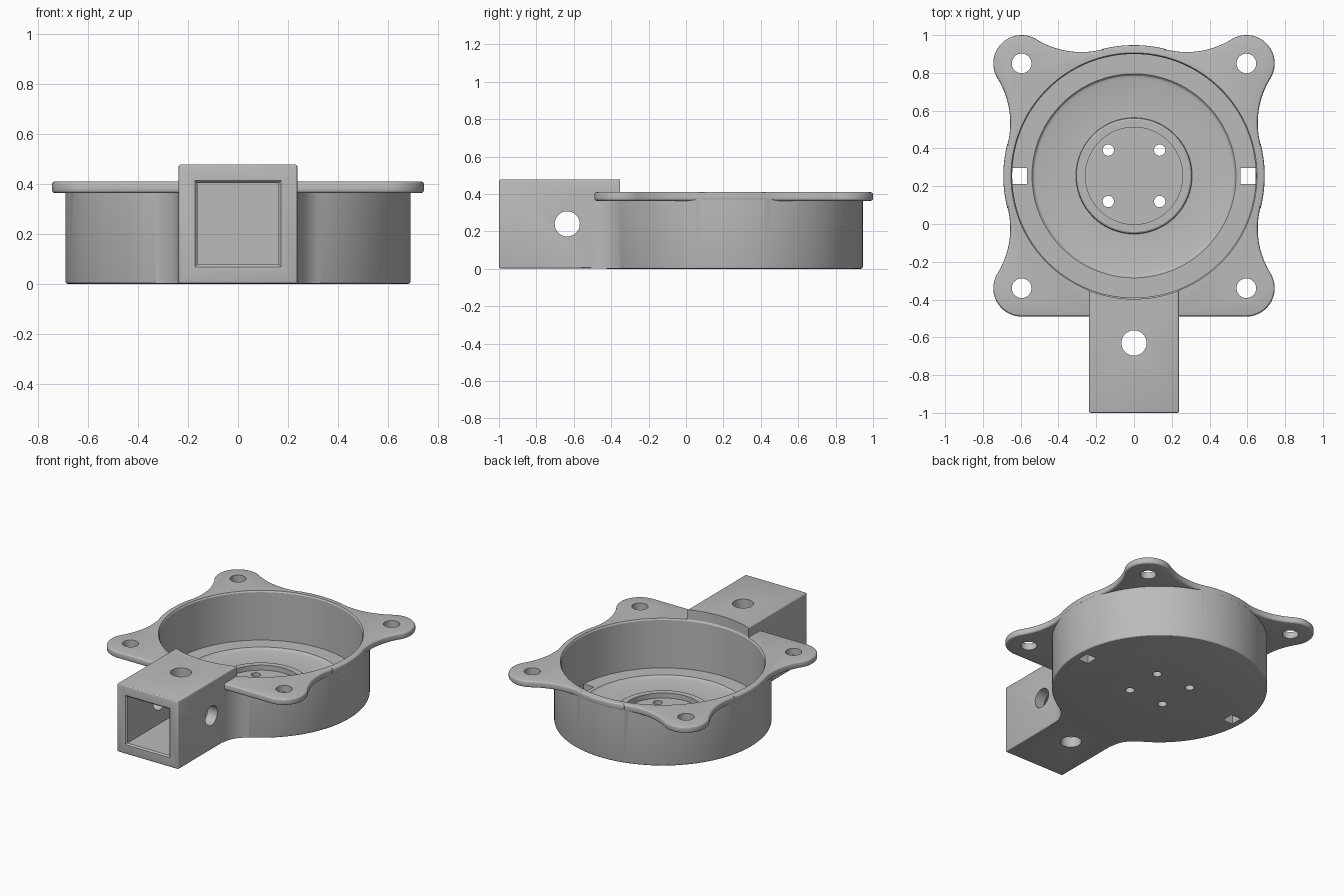
import bpy, bmesh, math
from mathutils import Matrix

if "Cube" in bpy.data.objects:
    bpy.data.objects.remove(bpy.data.objects["Cube"])

CY = 0.255                      # bowl centre on y
BOWL_R, LOBE, LOBE_R, WEB_R = 0.69, 0.595, 0.15, 0.45

grey = bpy.data.materials.new("plain grey")
grey.use_nodes = True
grey.diffuse_color = (0.5, 0.5, 0.5, 1)
grey.node_tree.nodes["Principled BSDF"].inputs["Base Color"].default_value = (0.5, 0.5, 0.5, 1)


def finish(name, bm):
    bmesh.ops.recalc_face_normals(bm, faces=bm.faces)
    mesh = bpy.data.meshes.new(name)
    bm.to_mesh(mesh)
    bm.free()
    mesh.materials.append(grey)
    ob = bpy.data.objects.new(name, mesh)
    bpy.context.collection.objects.link(ob)
    return ob


def arc(c, r, start, end, n=16):
    """Shorter arc round c, from the direction of start to that of end."""
    a = math.atan2(start[1] - c[1], start[0] - c[0])
    b = math.atan2(end[1] - c[1], end[0] - c[0])
    sweep = (b - a + math.pi) % math.tau - math.pi
    return [(c[0] + r * math.cos(a + sweep * i / n),
             c[1] + r * math.sin(a + sweep * i / n)) for i in range(n + 1)]


def circle(x, y, r, n=48):
    return [(x + r * math.cos(math.tau * i / n), y + r * math.sin(math.tau * i / n))
            for i in range(n)]


def prism(name, pts, z0, z1, bevel=0, where=lambda e: True, matrix=None):
    clean = []
    for p in pts:
        if not clean or math.dist(p, clean[-1]) > 1e-4:
            clean.append(p)
    if math.dist(clean[0], clean[-1]) < 1e-4:
        clean.pop()
    bm = bmesh.new()
    base = bm.faces.new([bm.verts.new((x, y, z0)) for x, y in clean])
    top = bmesh.ops.extrude_face_region(bm, geom=[base], use_keep_orig=True)["geom"]
    for v in top:
        if isinstance(v, bmesh.types.BMVert):
            v.co.z = z1
    bmesh.ops.recalc_face_normals(bm, faces=bm.faces)
    if bevel:
        bmesh.ops.bevel(bm, geom=[e for e in bm.edges if where(e)], offset=bevel,
                        segments=3, profile=0.5, affect='EDGES')
    if matrix:
        bm.transform(matrix)
    return finish(name, bm)


def rect(x0, x1, y0, y1):
    return [(x0, y0), (x1, y0), (x1, y1), (x0, y1)]


def lathe(name, profile, n=128):
    bm = bmesh.new()
    vs = [bm.verts.new((r, 0, z)) for r, z in profile]
    edges = [bm.edges.new(pair) for pair in zip(vs, vs[1:])]
    bmesh.ops.spin(bm, geom=vs + edges, cent=(0, 0, 0), axis=(0, 0, 1),
                   angle=math.tau, steps=n, use_duplicate=False)
    bmesh.ops.remove_doubles(bm, verts=bm.verts, dist=1e-5)
    bm.transform(Matrix.Translation((0, CY, 0)))
    return finish(name, bm)


def flat(e):
    return abs(e.verts[0].co.z - e.verts[1].co.z) < 1e-5


# Bowl outside
body = prism("bowl_mount", circle(0, CY, BOWL_R, 128), 0, 0.385, 0.01,
             lambda e: flat(e) and e.verts[0].co.z < 0.1)

# Flange with four ears, blended into the bowl by concave arcs
D, d1, d2 = LOBE * math.sqrt(2), BOWL_R + WEB_R, LOBE_R + WEB_R
a = (d1 ** 2 - d2 ** 2 + D ** 2) / (2 * D)
h = math.sqrt(d1 ** 2 - a ** 2)
side = ((a + h) / math.sqrt(2), (a - h) / math.sqrt(2))
back = (side[1], side[0])
O, L = (0, 0), (LOBE, LOBE)
rim_r = BOWL_R + 0.002
blend = arc(side, WEB_R, L, O) + arc(O, rim_r, side, (1, 0), 8)
upper = arc(O, rim_r, (0, 1), back, 8) + arc(back, WEB_R, O, L) + arc(L, LOBE_R, back, side, 24) + blend
lower = arc(L, LOBE_R, (LOBE, 1), side, 20) + blend
half = upper + [(x, -y) for x, y in reversed(lower)]
outline = half + [(-x, y) for x, y in reversed(half)]
flange = prism("flange", [(x, y + CY) for x, y in outline], 0.363, 0.41, 0.014, flat)

# Square socket and the fillets joining it to the bowl
socket = prism("socket", rect(-0.238, 0.238, -1, -0.28), 0.001, 0.478, 0.01)
R = 0.18
fx = 0.2375 + R
fy = CY - math.sqrt((BOWL_R + R) ** 2 - fx ** 2)
curve = arc((fx, fy), R, (0, fy), (0, CY))
neck = prism("neck", curve + [(-x, y) for x, y in reversed(curve)], 0.002, 0.38)

# Cutters
cutters = [lathe("bowl_cutter", [
    (0, 0.035), (0.257, 0.035), (0.257, 0.07), (0.297, 0.07), (0.305, 0.065), (0.308, 0.05),
    (0.515, 0.05), (0.53, 0.055), (0.54, 0.065), (0.645, 0.065), (0.645, 0.4),
    (0.652, 0.411), (0.652, 0.7), (0, 0.7)])]
cutters.append(prism("socket_cutter", rect(-0.163, 0.163, -1.1, -0.45), 0.077, 0.403))
mouth = prism("mouth_cutter", rect(-0.163, 0.163, -1.01, -0.99), 0.077, 0.403)
for v in mouth.data.vertices:
    if v.co.y < -1:
        v.co.x *= 1.12
        v.co.z = 0.24 + (v.co.z - 0.24) * 1.12
cutters.append(mouth)
cutters.append(prism("pin_hole_cutter", circle(0, -0.63, 0.067), -0.1, 0.7))
cutters.append(prism("cross_hole_cutter", circle(0, 0, 0.067), -0.5, 0.5,
                     matrix=Matrix.Translation((0, -0.635, 0.24)) @ Matrix.Rotation(math.pi / 2, 4, 'Y')))
for sx in (-1, 1):
    cutters.append(prism("slot_cutter", rect(sx * 0.605 - 0.04, sx * 0.605 + 0.039,
                                             CY - 0.042, CY + 0.042), -0.1, 0.1))
    for sy in (-1, 1):
        cutters.append(prism("ear_hole_cutter", circle(sx * LOBE, CY + sy * LOBE, 0.052, 32), 0.3, 0.5))
        cutters.append(prism("screw_hole_cutter", circle(sx * 0.136, CY + sy * 0.136, 0.03, 24), -0.1, 0.1))

# Join the solids, then cut the hollows
bpy.context.view_layer.objects.active = body
for operation, tools in (('UNION', [flange, neck, socket]), ('DIFFERENCE', cutters)):
    for tool in tools:
        mod = body.modifiers.new("cut", 'BOOLEAN')
        mod.operation, mod.solver, mod.object = operation, 'EXACT', tool
        tool.hide_render = True
        bpy.ops.object.modifier_apply(modifier=mod.name)
        bpy.data.objects.remove(tool)

bpy.ops.object.select_all(action='DESELECT')
body.select_set(True)
bpy.ops.object.shade_smooth_by_angle(angle=math.radians(20))
